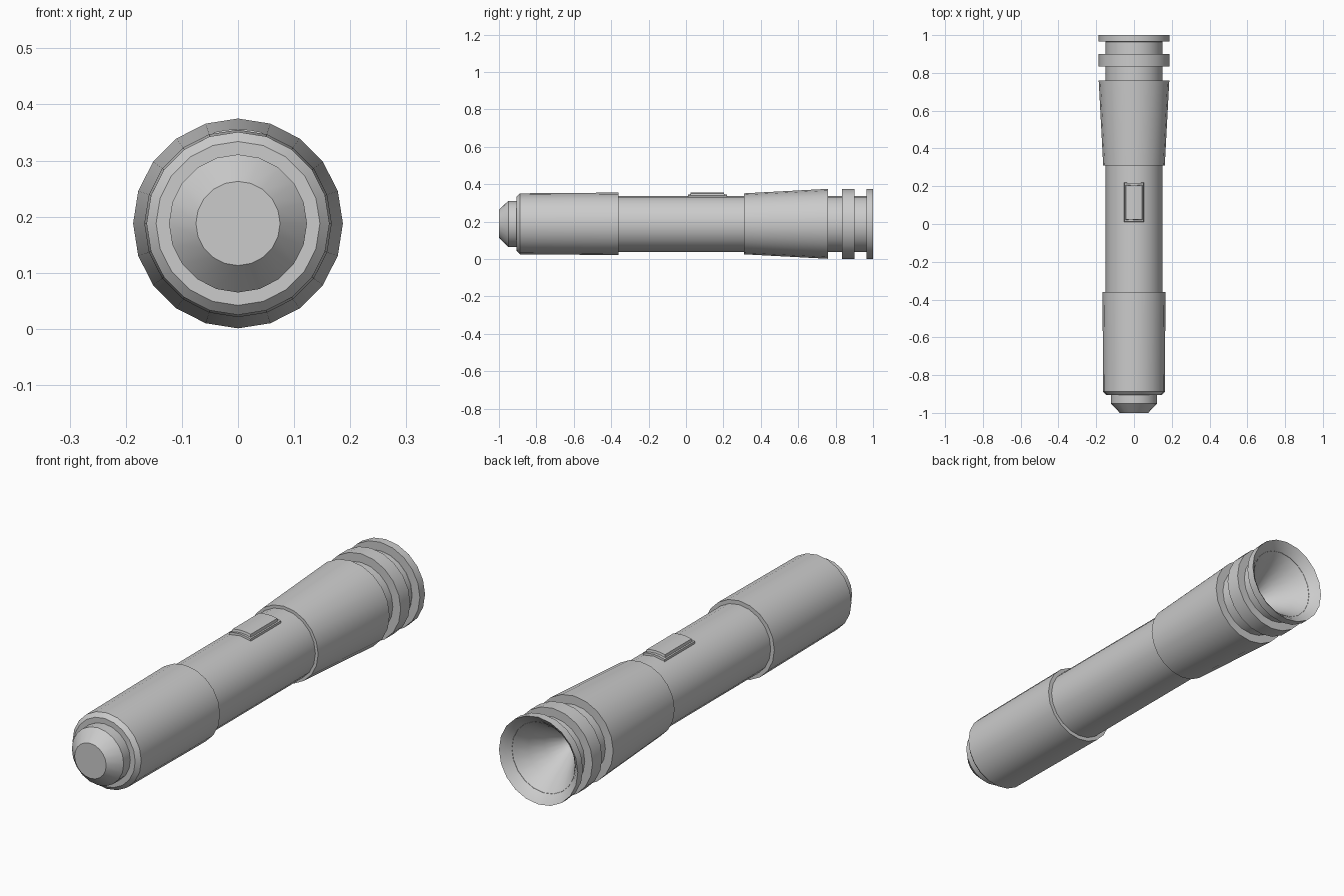
import bpy, bmesh, math

if "Cube" in bpy.data.objects:
    bpy.data.objects.remove(bpy.data.objects["Cube"])

CZ = 0.188   # height of the torch axis
SIDES = 20


def finish(name, bm):
    bmesh.ops.remove_doubles(bm, verts=bm.verts, dist=1e-5)
    bmesh.ops.recalc_face_normals(bm, faces=bm.faces)
    me = bpy.data.meshes.new(name)
    bm.to_mesh(me)
    bm.free()
    ob = bpy.data.objects.new(name, me)
    bpy.context.collection.objects.link(ob)
    bpy.ops.object.select_all(action='DESELECT')
    ob.select_set(True)
    bpy.context.view_layer.objects.active = ob
    bpy.ops.object.shade_smooth_by_angle(angle=math.radians(28))
    return ob


def lathe(name, profile):
    """Revolve (y, radius) points around the torch axis; zero radius closes."""
    bm = bmesh.new()
    rings = []
    for y, r in profile:
        rings.append([bm.verts.new((r * math.sin(2 * math.pi * i / SIDES), y,
                                    CZ + r * math.cos(2 * math.pi * i / SIDES)))
                      for i in range(SIDES)])
    for a, b in zip(rings, rings[1:]):
        for i in range(SIDES):
            j = (i + 1) % SIDES
            bm.faces.new((a[i], a[j], b[j], b[i]))
    return finish(name, bm)


def curved_pad(name, half_w, y0, y1, radius, bottom, inset):
    """Pad whose top follows the barrel, with slightly tapered sides."""
    bm = bmesh.new()
    n = 4
    rows = []
    for y, yi in ((y0, y0 + inset), (y1, y1 - inset)):
        loop = [bm.verts.new((-half_w, y, bottom)), ]
        for i in range(n + 1):
            x = (half_w - inset) * (2 * i / n - 1)
            loop.append(bm.verts.new((x, yi, CZ + math.sqrt(radius**2 - x * x))))
        loop.append(bm.verts.new((half_w, y, bottom)))
        rows.append(loop)
    a, b = rows
    for i in range(len(a)):
        j = (i + 1) % len(a)
        bm.faces.new((a[i], a[j], b[j], b[i]))
    bm.faces.new(a)
    bm.faces.new(b)
    return finish(name, bm)


# Tail cap, rear grip and barrel with the flared, ringed head and reflector
lathe("torch_body", [
    (-1.0, 0), (-1.0, 0.075), (-0.95, 0.123), (-0.905, 0.123),
    (-0.905, 0.146), (-0.888, 0.163), (-0.36, 0.167), (-0.36, 0.150),
    (0.31, 0.150), (0.31, 0.163), (0.76, 0.187), (0.76, 0.150),
    (0.835, 0.150), (0.835, 0.187), (0.90, 0.187), (0.90, 0.150),
    (0.965, 0.150), (0.965, 0.187), (1.0, 0.187),
    (0.985, 0.168), (0.955, 0.142), (0.91, 0.112),
    (0.85, 0.077), (0.79, 0.040), (0.74, 0)])

# Sliding switch on top of the barrel
curved_pad("switch_base", 0.053, 0.01, 0.22, 0.158, 0.31, 0.002)
curved_pad("switch_button", 0.049, 0.018, 0.21, 0.168, 0.32, 0.006)
